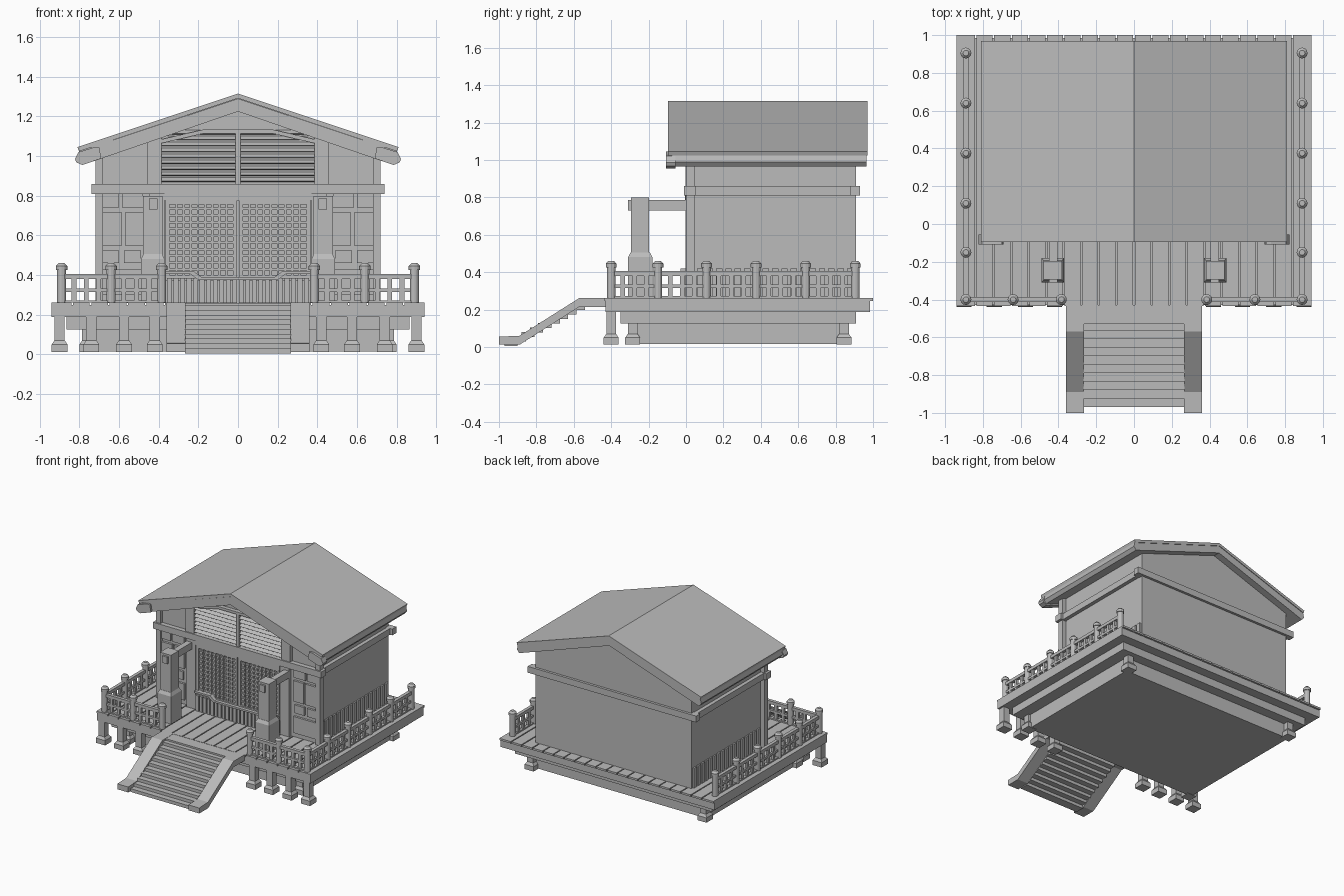
import bpy, bmesh, math

cube = bpy.data.objects.get("Cube")
if cube:
    bpy.data.objects.remove(cube, do_unlink=True)

grey = bpy.data.materials.new("plain_grey")
grey.use_nodes = True
colour = (0.5, 0.5, 0.5, 1)
grey.diffuse_color = colour
grey.node_tree.nodes["Principled BSDF"].inputs["Base Color"].default_value = colour


def box(bm, x0, x1, y0, y1, z0, z1, taper=1.0):
    cx, cy = (x0 + x1) / 2, (y0 + y1) / 2
    rings = []
    for z, s in ((z0, 1), (z1, taper)):
        rings.append([bm.verts.new((cx + (x - cx) * s, cy + (y - cy) * s, z))
                      for x, y in ((x0, y0), (x1, y0), (x1, y1), (x0, y1))])
    loft(bm, *rings)


def loft(bm, a, b):
    bm.faces.new(a[::-1])
    bm.faces.new(b)
    for i in range(len(a)):
        j = (i + 1) % len(a)
        bm.faces.new((a[i], a[j], b[j], b[i]))


def prism(bm, points, a, b, axis="y"):
    """Extrude a profile (horizontal, z) from a to b along an axis."""
    place = (lambda u, z, t: (u, t, z)) if axis == "y" else (lambda u, z, t: (t, u, z))
    loft(bm, *[[bm.verts.new(place(u, z, t)) for u, z in points] for t in (a, b)])


def round_post(bm, x, y, z0, z1, r0, r1):
    rings = [[bm.verts.new((x + r * math.cos(math.tau * i / 12), y + r * math.sin(math.tau * i / 12), z))
              for i in range(12)] for z, r in ((z0, r0), (z1, r1))]
    loft(bm, *rings)


def part(name, build, mirror=False):
    bm = bmesh.new()
    build(bm)
    if mirror:
        copy = bmesh.ops.duplicate(bm, geom=bm.verts[:] + bm.edges[:] + bm.faces[:])["geom"]
        for v in copy:
            if isinstance(v, bmesh.types.BMVert):
                v.co.x = -v.co.x
    bmesh.ops.recalc_face_normals(bm, faces=bm.faces)
    mesh = bpy.data.meshes.new(name)
    bm.to_mesh(mesh)
    bm.free()
    mesh.materials.append(grey)
    bpy.context.collection.objects.link(bpy.data.objects.new(name, mesh))


# Platform: foundation, stepped edge and planked floor
part("foundation", lambda bm: box(bm, -.77, .77, -.27, .83, .015, .126))
part("platform_step", lambda bm: box(bm, -.865, .865, -.35, .91, .126, .19))
part("platform", lambda bm: box(bm, -.94, .94, -.43, .985, .188, .248))


def planks(bm):
    w = .093
    for i in range(18):
        x = -.837 + i * w
        box(bm, x + .004, x + w - .004, -.435, 1, .247, .262)
    for s in (-1, 1):
        box(bm, min(s * .94, s * .841), max(s * .94, s * .841), -.435, 1, .247, .262)


part("floor_planks", planks)


# Short supports on flared stone pads
def supports(bm):
    for x, y in [(x, -.4) for x in (.42, .575, .74, .9)] + [(.76, -.285), (.76, .845)]:
        box(bm, x - .04, x + .04, y - .04, y + .04, .012, .05)
        box(bm, x - .04, x + .04, y - .04, y + .04, .05, .07, .65)
        box(bm, x - .026, x + .026, y - .026, y + .026, .07, .19)


part("platform_supports", supports, True)

# Stairs
side = [(-.43, .262), (-.57, .262), (-.89, .06), (-1, .055), (-1, .012),
        (-.89, .012), (-.57, .215), (-.43, .215)]
part("stair_sides", lambda bm: prism(bm, side, .265, .36, "x"), True)


def steps(bm):
    for i in range(10):
        y, z = -.97 + i * .045, .005 + i * .024
        box(bm, -.267, .267, y, y + .07, z, z + .026)
    box(bm, -.267, .267, -.53, -.43, .225, .26)


part("stair_steps", steps)


# Railing: capped round posts with open rails
def rail_run(bm, a, b):
    along_x = a[1] == b[1]
    lo, hi = (min(a[0], b[0]), max(a[0], b[0])) if along_x else (min(a[1], b[1]), max(a[1], b[1]))

    def bar(u0, u1, t, z0, z1):
        if along_x:
            box(bm, u0, u1, a[1] - t, a[1] + t, z0, z1)
        else:
            box(bm, a[0] - t, a[0] + t, u0, u1, z0, z1)
    bar(lo, hi, .013, .38, .405)
    bar(lo, hi, .01, .315, .333)
    bar(lo, hi, .013, .262, .272)
    for k in (1, 2, 3):
        u = lo + (hi - lo) * k / 4
        bar(u - .012, u + .012, .009, .262, .385)


def railing(bm):
    spots = [(.385, -.4), (.64, -.4)] + [(.89, y) for y in (-.4, -.15, .11, .375, .64, .905)]
    for x, y in spots:
        round_post(bm, x, y, .262, .43, .023, .023)
        round_post(bm, x, y, .425, .445, .029, .029)
        round_post(bm, x, y, .445, .46, .029, .015)
    for a, b in zip(spots, spots[1:]):
        rail_run(bm, a, b)


part("railing", railing, True)

# House body with gable, corner posts and tie beam
body = [(-.685, .26), (.685, .26), (.685, 1.03), (0, 1.255), (-.685, 1.03)]
part("house_walls", lambda bm: prism(bm, body, .025, .91))
part("corner_posts", lambda bm: box(bm, .68, .72, 0, .045, .26, 1.0), True)


def tie_beam(bm):
    box(bm, -.74, .74, -.012, .05, .81, .86)
    box(bm, -.74, .74, .88, .93, .81, .86)
    for s in (-.72, .69):
        box(bm, s, s + .03, .05, .88, .81, .86)


part("tie_beam", tie_beam)


def side_slats(bm):
    for i in range(17):
        y = .06 + i * .05
        box(bm, .68, .697, y, y + .034, .262, .42)


part("side_wall_slats", side_slats, True)


# Raised panels beside the doors
def wall_panels(bm):
    for x0, x1, z0, z1 in ((.6, .68, .74, .81), (.48, .585, .74, .81), (.585, .68, .55, .715),
                           (.48, .57, .55, .715), (.6, .68, .46, .525), (.49, .575, .46, .525),
                           (.48, .68, .3, .43)):
        box(bm, x0, x1, .008, .03, z0, z1)


part("front_wall_panels", wall_panels, True)
part("door_posts", lambda bm: box(bm, .37, .45, -.002, .04, .26, .81), True)


# Lattice doors above a slatted skirt
def doors(bm):
    box(bm, .004, .365, .012, .03, .37, .775)
    for x in (.004, .345):
        box(bm, x, x + .02, -.004, .02, .37, .775)
    for z in (.38, .755):
        box(bm, .004, .365, -.004, .02, z, z + .02)
    for i in range(1, 9):
        x = .022 + i * .036
        box(bm, x - .006, x + .006, -.002, .02, .39, .76)
    for i in range(1, 11):
        z = .395 + i * .034
        box(bm, .02, .35, .002, .02, z - .006, z + .006)


part("lattice_doors", doors, True)
part("door_lintel", lambda bm: box(bm, -.37, .37, -.006, .03, .775, .81))


def skirt(bm):
    for i in range(11):
        x = .004 + i * .033
        box(bm, x, x + .024, -.02, .02, .262, .385)
    prism(bm, [(0, .375), (.2, .375), (.24, .405), (.365, .405), (.365, .42),
               (.225, .42), (.185, .39), (0, .39)], -.03, .02)


part("door_skirt", skirt, True)


# Gable louvres, columns and arched beam
def gable(bm):
    box(bm, .385, .46, -.004, .04, .86, 1.1)
    for i in range(9):
        z = .87 + i * .03
        prism(bm, [(.004, z), (-.002, z + .004), (.03, z + .024), (.03, z)], 0, .385, "x")
    prism(bm, [(0, 1.115), (.17, 1.115), (.385, 1.065), (.385, 1.085), (.17, 1.135), (0, 1.135)], -.006, .04)
    box(bm, 0, .012, -.004, .03, .86, 1.12)


part("gable_louvres", gable, True)

# Roof covering, thick underlayer and front bargeboards
cover = [(0, 1.315), (.81, 1.045), (.802, 1.024), (0, 1.292)]
under = [(0, 1.293), (.802, 1.026), (.81, .99), (.79, .965), (0, 1.235)]
board = [(0, 1.29), (.74, 1.045), (.74, .97), (0, 1.225)]
cap = [(.725, 1.045), (.805, 1.02), (.822, .985), (.815, .968), (.785, .955), (.69, .988), (.7, 1.045)]
part("roof_cover", lambda bm: prism(bm, cover, -.095, .97), True)
part("roof_underlayer", lambda bm: prism(bm, under, -.075, .965), True)
part("bargeboards", lambda bm: prism(bm, board, -.092, -.05), True)
part("bargeboard_ends", lambda bm: prism(bm, cap, -.108, -.055), True)


# Entrance pillars tied back to the wall
def pillars(bm):
    box(bm, .37, .49, -.31, -.18, .262, .48)
    box(bm, .37, .49, -.31, -.18, .48, .505, .8)
    box(bm, .382, .478, -.295, -.197, .5, .8)
    box(bm, .405, .45, -.31, .03, .73, .785)


part("entrance_pillars", pillars, True)
